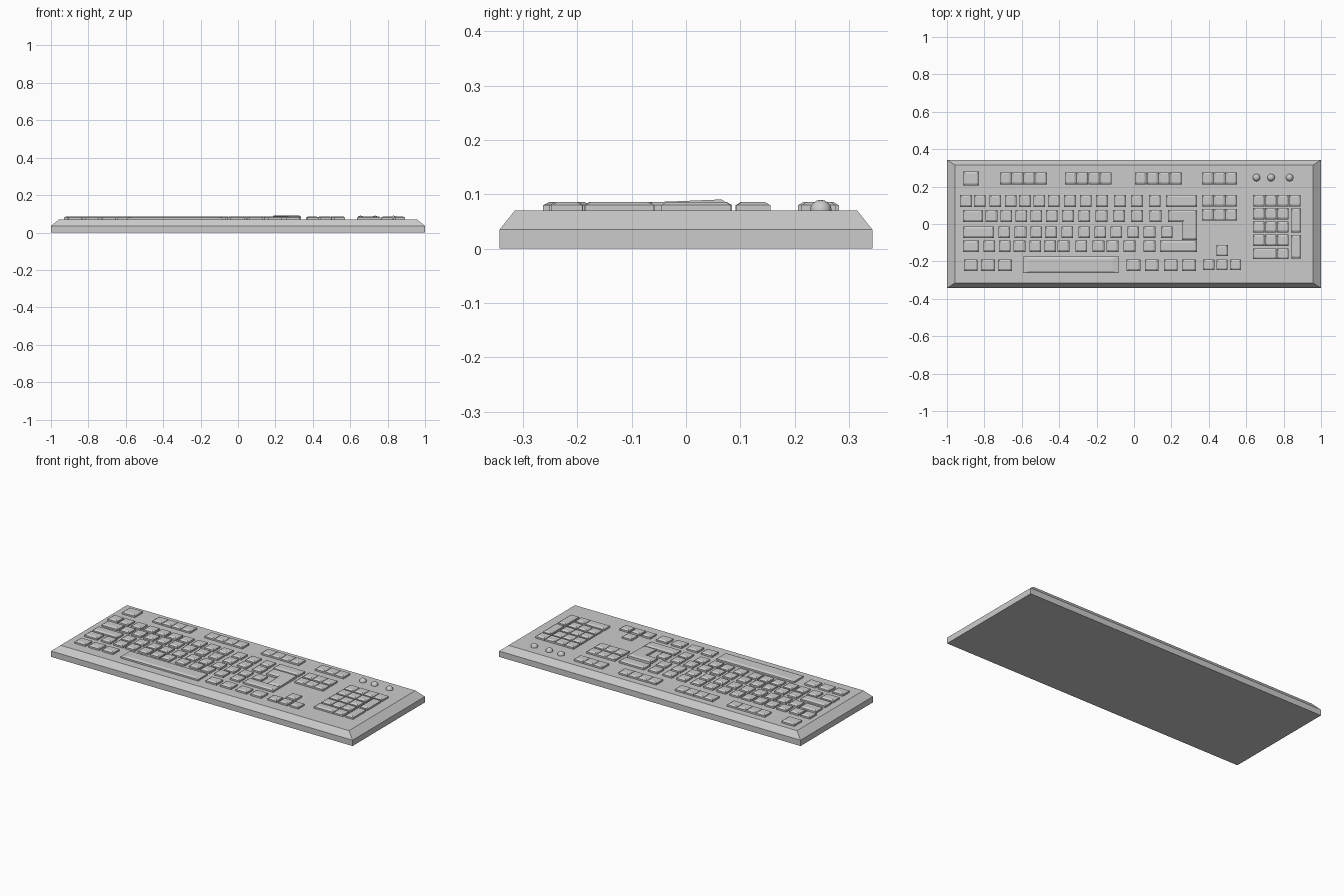
import bpy, bmesh

BASE, SIDE, TOP = 0.06, 0.08, 0.086   # key foot (sunk in the case), shoulder, top


def loft(name, loops):
    """Closed solid through a stack of matching 3D outlines."""
    bm = bmesh.new()
    rings = [[bm.verts.new(p) for p in loop] for loop in loops]
    n = len(rings[0])
    bm.faces.new(rings[0][::-1])
    bm.faces.new(rings[-1])
    for a, b in zip(rings, rings[1:]):
        for i in range(n):
            j = (i + 1) % n
            bm.faces.new((a[i], a[j], b[j], b[i]))
    bmesh.ops.recalc_face_normals(bm, faces=bm.faces[:])
    mesh = bpy.data.meshes.new(name)
    bm.to_mesh(mesh)
    bm.free()
    ob = bpy.data.objects.new(name, mesh)
    bpy.context.collection.objects.link(ob)
    return ob


def rect(x0, x1, y0, y1, z):
    return [(x0, y0, z), (x1, y0, z), (x1, y1, z), (x0, y1, z)]


def key(name, x0, x1, y0, y1, ix=0.01, iy=0.01):
    loft(name, [rect(x0, x1, y0, y1, BASE), rect(x0, x1, y0, y1, SIDE),
                rect(x0 + ix, x1 - ix, y0 + iy, y1 - iy, TOP)])


def row(name, centres, y0, y1, w=0.062):
    for c in centres:
        key(name, c - w / 2, c + w / 2, y0, y1)


def block(name, x0, count, y0, y1, pitch=0.0628):
    row(name, [x0 + pitch * (i + 0.5) for i in range(count)], y0, y1)


# Case with sloped rim
loft("case", [rect(-1, 1, -0.343, 0.343, 0), rect(-1, 1, -0.343, 0.343, 0.035),
              rect(-0.957, 0.957, -0.315, 0.315, 0.07)])

# Escape and function keys
key("escape_key", -0.914, -0.829, 0.206, 0.281)
for x, n in ((-0.717, 4), (-0.37, 4), (0.005, 4), (0.363, 3)):
    block("function_key", x, n, 0.212, 0.276)

# Number row
row("number_key", (-0.898, -0.824, -0.741, -0.66, -0.583, -0.506, -0.428,
                   -0.342, -0.257, -0.171, -0.075, 0.016, 0.112), 0.091, 0.155)
key("backspace_key", 0.171, 0.337, 0.091, 0.155)

# Upper letter row
key("tab_key", -0.914, -0.807, 0.011, 0.075)
row("upper_letter_key", (-0.762, -0.682, -0.602, -0.522, -0.439, -0.353,
                         -0.265, -0.174, -0.08, 0.016, 0.115), 0.011, 0.075)

# Middle letter row
key("caps_key", -0.914, -0.749, -0.075, -0.014)
row("middle_letter_key", (-0.693, -0.607, -0.522, -0.444, -0.356, -0.265,
                          -0.18, -0.094, -0.005, 0.083, 0.176), -0.075, -0.014)

# Lower letter row
key("left_shift_key", -0.914, -0.829, -0.15, -0.088)
row("lower_letter_key", (-0.773, -0.69, -0.612, -0.527, -0.449, -0.377,
                         -0.281, -0.19, -0.115, -0.024, 0.083), -0.15, -0.088)
key("right_shift_key", 0.139, 0.337, -0.15, -0.088)

# Bottom row
row("modifier_key", (-0.872, -0.781, -0.69, -0.003, 0.094, 0.197, 0.294),
    -0.251, -0.189, 0.073)
key("space_bar", -0.594, -0.08, -0.263, -0.175, 0.035, 0.012)

# L-shaped return key, its top tilting up to the back
outer = [(0.257, -0.086), (0.337, -0.086), (0.337, 0.075),
         (0.182, 0.075), (0.182, 0.011), (0.257, 0.011)]
inner = [(0.267, -0.076), (0.327, -0.076), (0.327, 0.065),
         (0.192, 0.065), (0.192, 0.021), (0.267, 0.021)]
loft("return_key", [[(x, y, BASE) for x, y in outer],
                    [(x, y, 0.082 + 0.03 * y) for x, y in outer],
                    [(x, y, 0.088 + 0.04 * y) for x, y in inner]])

# Navigation and arrow keys
block("navigation_key", 0.363, 3, 0.093, 0.155)
block("navigation_key", 0.363, 3, 0.018, 0.08)
row("arrow_key", (0.4, 0.471, 0.543), -0.247, -0.19, 0.06)
row("up_arrow_key", (0.471,), -0.172, -0.112)

# Number pad
block("pad_key", 0.636, 4, 0.093, 0.155, 0.064)
for y in (0.025, -0.046, -0.117):
    block("pad_key", 0.636, 3, y, y + 0.06, 0.064)
key("pad_zero_key", 0.636, 0.763, -0.188, -0.13)
row("pad_point_key", (0.796,), -0.188, -0.13)
key("pad_plus_key", 0.84, 0.892, -0.046, 0.083)
key("pad_enter_key", 0.84, 0.892, -0.185, -0.06)

# Indicator lamps
for x in (0.655, 0.733, 0.832):
    bpy.ops.mesh.primitive_uv_sphere_add(segments=16, ring_count=8, radius=0.02,
                                         location=(x, 0.248, 0.07))
    bpy.context.object.name = "indicator_lamp"
    bpy.ops.object.shade_smooth()
